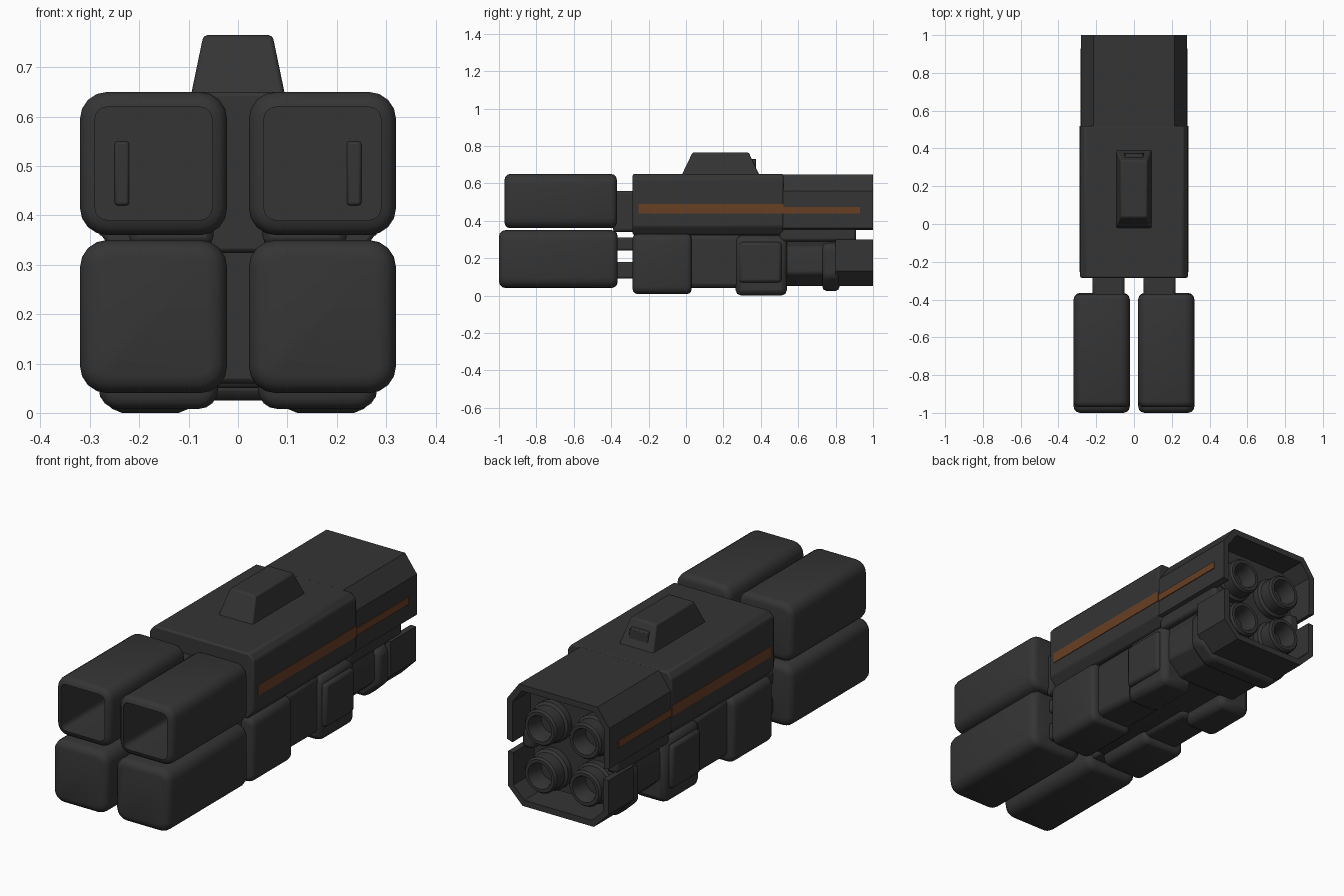
import bpy, bmesh, math
from mathutils import Vector

if "Cube" in bpy.data.objects:
    bpy.data.objects.remove(bpy.data.objects["Cube"])


def material(name, col):
    m = bpy.data.materials.new(name)
    m.diffuse_color = (*col, 1)
    m.use_nodes = True
    m.node_tree.nodes["Principled BSDF"].inputs["Base Color"].default_value = m.diffuse_color
    return m


GREY = material("dark_grey", (0.035, 0.035, 0.035))
ORANGE = material("burnt_orange", (0.14, 0.05, 0.018))


def finish(name, bm, mat=GREY, bevel=0, seg=2, recalc=True):
    if recalc:
        bmesh.ops.recalc_face_normals(bm, faces=bm.faces[:])
    me = bpy.data.meshes.new(name)
    bm.to_mesh(me)
    bm.free()
    ob = bpy.data.objects.new(name, me)
    bpy.context.collection.objects.link(ob)
    me.materials.append(mat)
    if bevel:
        b = ob.modifiers.new("bevel", "BEVEL")
        b.width, b.segments, b.limit_method = bevel, seg, "ANGLE"
    bpy.ops.object.select_all(action="DESELECT")
    ob.select_set(True)
    bpy.context.view_layer.objects.active = ob
    bpy.ops.object.shade_smooth_by_angle(angle=math.radians(35))
    return ob


def block(name, x, y, z, mat=GREY, bevel=0.0, top=(0, 0)):
    """Box from (min, max) ranges; top insets the upper face in x and y."""
    bm = bmesh.new()
    bmesh.ops.create_cube(bm, size=1)
    for v in bm.verts:
        i, j, k = (int(c > 0) for c in v.co)
        v.co = (x[i], y[j], z[k])
        if k:
            v.co.x += top[0] * (1 - 2 * i)
            v.co.y += top[1] * (1 - 2 * j)
    return finish(name, bm, mat, bevel)


def prism(name, pts, y0, y1, bevel=0.0):
    """Extrude an (x, z) profile along y."""
    bm = bmesh.new()
    f = bm.faces.new([bm.verts.new((x, y0, z)) for x, z in pts])
    r = bmesh.ops.extrude_face_region(bm, geom=[f])
    for v in r["geom"]:
        if isinstance(v, bmesh.types.BMVert):
            v.co.y = y1
    return finish(name, bm, GREY, bevel)


def mirrored(half):
    return half + [(-x, z) for x, z in reversed(half)]


def pod(name, x, y, z, r_long, r_end, depth=0.0):
    """Rounded box along y, optionally hollow from the front."""
    bm = bmesh.new()
    bmesh.ops.create_cube(bm, size=1)
    for v in bm.verts:
        i, j, k = (int(c > 0) for c in v.co)
        v.co = (x[i], y[j], z[k])
    long_edges = [e for e in bm.edges
                  if abs(e.verts[0].co.y - e.verts[1].co.y) > 0.01]
    bmesh.ops.bevel(bm, geom=long_edges, offset=r_long, segments=4,
                    profile=0.5, affect="EDGES")
    ends = [e for e in bm.edges
            if abs(e.verts[0].co.y - e.verts[1].co.y) < 0.001]
    bmesh.ops.bevel(bm, geom=ends, offset=r_end, segments=3,
                    profile=0.5, affect="EDGES")
    bmesh.ops.recalc_face_normals(bm, faces=bm.faces[:])
    if depth:
        front = max((f for f in bm.faces if f.normal.y < -0.99),
                    key=lambda f: f.calc_area())
        r = bmesh.ops.extrude_discrete_faces(bm, faces=[front])
        bmesh.ops.translate(bm, vec=Vector((0, depth, 0)),
                            verts=r["faces"][0].verts[:])
    return finish(name, bm, recalc=False)


def nozzle(name, cx, cz, n=24):
    """Lathed exhaust nozzle facing +y, profile of (radius, y)."""
    prof = [(0.10, 0.84), (0.10, 0.89), (0.088, 0.90), (0.088, 0.96),
            (0.08, 0.97), (0.064, 0.97), (0.055, 0.94), (0.055, 0.88)]
    bm = bmesh.new()
    rings = [[bm.verts.new((cx + r * math.cos(t * math.tau / n), y,
                            cz + r * math.sin(t * math.tau / n)))
              for t in range(n)] for r, y in prof]
    for a, b in zip(rings, rings[1:]):
        for t in range(n):
            u = (t + 1) % n
            bm.faces.new((a[t], a[u], b[u], b[t]))
    bm.faces.new(rings[0])
    bm.faces.new(rings[-1])
    return finish(name, bm)


def span(s, a, b):
    return (a, b) if s > 0 else (-b, -a)


# Upper hull, front part and chamfered rear shell open at the back
prism("upper_hull", mirrored([(0.285, 0.37), (0.285, 0.622), (0.26, 0.65)])
      + [(-0.25, 0.325), (0.25, 0.325)], -0.285, 0.52, 0.008)
prism("rear_shell",
      mirrored([(0.25, 0.35), (0.28, 0.36), (0.28, 0.56), (0.215, 0.648)])
      + mirrored([(0.25, 0.35), (0.25, 0.55), (0.20, 0.618)])[::-1],
      0.51, 1.0)
prism("rear_core",
      mirrored([(0.21, 0.10), (0.235, 0.30), (0.255, 0.36), (0.255, 0.55),
                (0.20, 0.625)]), 0.5, 0.86)

# Lower spine, neck and rear tray
prism("lower_spine", mirrored([(0.15, 0.06), (0.225, 0.11), (0.225, 0.35)]),
      -0.27, 0.56, 0.01)
prism("rear_neck", mirrored([(0.16, 0.05), (0.235, 0.12), (0.235, 0.25),
                             (0.21, 0.31)]), 0.53, 0.78, 0.01)
prism("tray_collar", mirrored([(0.18, 0.025), (0.26, 0.10), (0.26, 0.26),
                               (0.22, 0.29)]), 0.73, 0.82, 0.02)
prism("rear_tray",
      mirrored([(0.245, 0.30), (0.275, 0.30), (0.275, 0.13), (0.195, 0.05)])
      + mirrored([(0.245, 0.30), (0.245, 0.14), (0.185, 0.08)])[::-1],
      0.80, 1.0)

# Top sensor housing with small rear panel
block("top_housing", (-0.096, 0.096), (-0.025, 0.395), (0.64, 0.765),
      bevel=0.008, top=(0.026, 0.06))
block("housing_panel", (-0.055, 0.055), (0.345, 0.375), (0.67, 0.73),
      bevel=0.004, top=(0.008, 0.0))

for s, side in ((-1, "left"), (1, "right")):
    # Launch pods: hollow above, closed below
    pod(f"upper_pod_{side}", span(s, 0.022, 0.32), (-0.97, -0.37),
        (0.36, 0.65), 0.055, 0.03, 0.42)
    pod(f"lower_pod_{side}", span(s, 0.022, 0.32), (-1.0, -0.365),
        (0.04, 0.35), 0.055, 0.035)
    block(f"pod_slot_{side}", span(s, 0.22, 0.25), (-0.555, -0.54),
          (0.42, 0.55), bevel=0.006)

    # Struts joining the pods to the hull
    block(f"upper_strut_{side}", span(s, 0.05, 0.22), (-0.39, -0.27),
          (0.34, 0.56), bevel=0.015)
    for k, (z0, z1) in enumerate(((0.09, 0.18), (0.24, 0.31))):
        block(f"lower_strut_{side}_{k}", span(s, 0.05, 0.22),
              (-0.39, -0.27), (z0, z1), bevel=0.012)

    # Lower cheek block, belly panel and side bracket
    pod(f"cheek_block_{side}", span(s, 0.04, 0.282), (-0.285, 0.03),
        (0.008, 0.33), 0.04, 0.025)
    block(f"belly_panel_{side}", span(s, 0.05, 0.245), (0.0, 0.30),
          (0.04, 0.325), bevel=0.025)
    block(f"bracket_{side}", span(s, 0.09, 0.265), (0.265, 0.54),
          (0.0, 0.32), bevel=0.03)
    block(f"bracket_panel_{side}", span(s, 0.24, 0.283), (0.285, 0.51),
          (0.07, 0.285), bevel=0.015)

    # Skirt below the rear shell
    block(f"rear_skirt_{side}", span(s, 0.20, 0.262), (0.5, 0.91),
          (0.29, 0.38), bevel=0.015)

    # Orange side stripe, wide then narrow
    block(f"stripe_front_{side}", span(s, 0.281, 0.288), (-0.255, 0.52),
          (0.438, 0.49), ORANGE)
    block(f"stripe_rear_{side}", span(s, 0.277, 0.284), (0.518, 0.93),
          (0.438, 0.474), ORANGE)

    # Exhaust nozzles
    for level, z in (("lower", 0.205), ("upper", 0.44)):
        nozzle(f"nozzle_{level}_{side}", s * 0.122, z)
